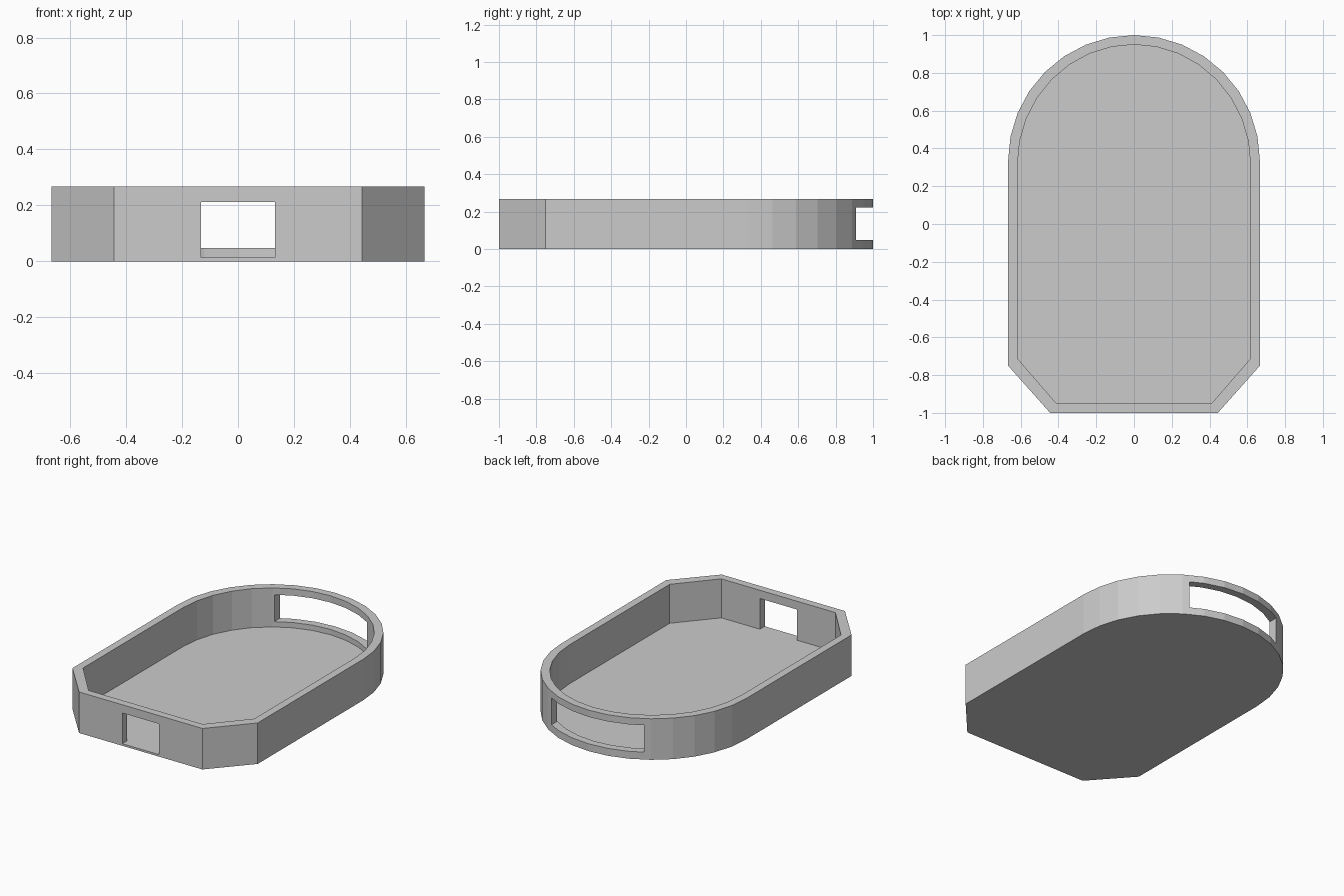
import bpy, bmesh, math

if "Cube" in bpy.data.objects:
    bpy.data.objects.remove(bpy.data.objects["Cube"])

HALF_W, HEIGHT, FLOOR = 2 / 3, 0.267, 0.0133


def prism(name, outline, z0, z1):
    """Extrude a closed 2D outline from z0 to z1."""
    bm = bmesh.new()
    face = bm.faces.new([bm.verts.new((x, y, z0)) for x, y in outline])
    ext = bmesh.ops.extrude_face_region(bm, geom=[face])
    top = [v for v in ext["geom"] if isinstance(v, bmesh.types.BMVert)]
    bmesh.ops.translate(bm, verts=top, vec=(0, 0, z1 - z0))
    bmesh.ops.recalc_face_normals(bm, faces=bm.faces)
    mesh = bpy.data.meshes.new(name)
    bm.to_mesh(mesh)
    bm.free()
    obj = bpy.data.objects.new(name, mesh)
    bpy.context.collection.objects.link(obj)
    return obj


def rect(x, y0, y1):
    return [(-x, y0), (x, y0), (x, y1), (-x, y1)]


def cut(target, cutter):
    mod = target.modifiers.new(cutter.name, 'BOOLEAN')
    mod.operation = 'DIFFERENCE'
    mod.solver = 'EXACT'
    mod.object = cutter
    cutter.hide_render = True
    cutter.hide_set(True)
    cutter.display_type = 'WIRE'


# Outline: chamfered front corners, 16-sided half-round back
outline = [(-HALF_W, -0.75), (-0.444, -1), (0.444, -1), (HALF_W, -0.75)]
for i in range(17):
    a = math.pi * i / 16
    outline.append((HALF_W * math.cos(a), 1 / 3 + HALF_W * math.sin(a)))
inner = [(x * 0.925, y * 0.95) for x, y in outline]

# Tray body
tray = prism("tray", outline, 0, HEIGHT)

# Cavity, front opening flush with the floor, wide rear slot
cut(tray, prism("cavity_cutter", inner, FLOOR, HEIGHT + 0.1))
cut(tray, prism("front_opening_cutter", rect(0.133, -1.1, -0.9), FLOOR, 0.213))
cut(tray, prism("rear_slot_cutter", rect(0.333, 0.7, 1.1), 0.048, 0.223))

# Apply the cuts, then drop the cutters
bpy.context.view_layer.update()
deps = bpy.context.evaluated_depsgraph_get()
result = bpy.data.meshes.new_from_object(tray.evaluated_get(deps))
tray.modifiers.clear()
tray.data = result
for obj in list(bpy.data.objects):
    if obj.name.endswith("_cutter"):
        bpy.data.objects.remove(obj)
